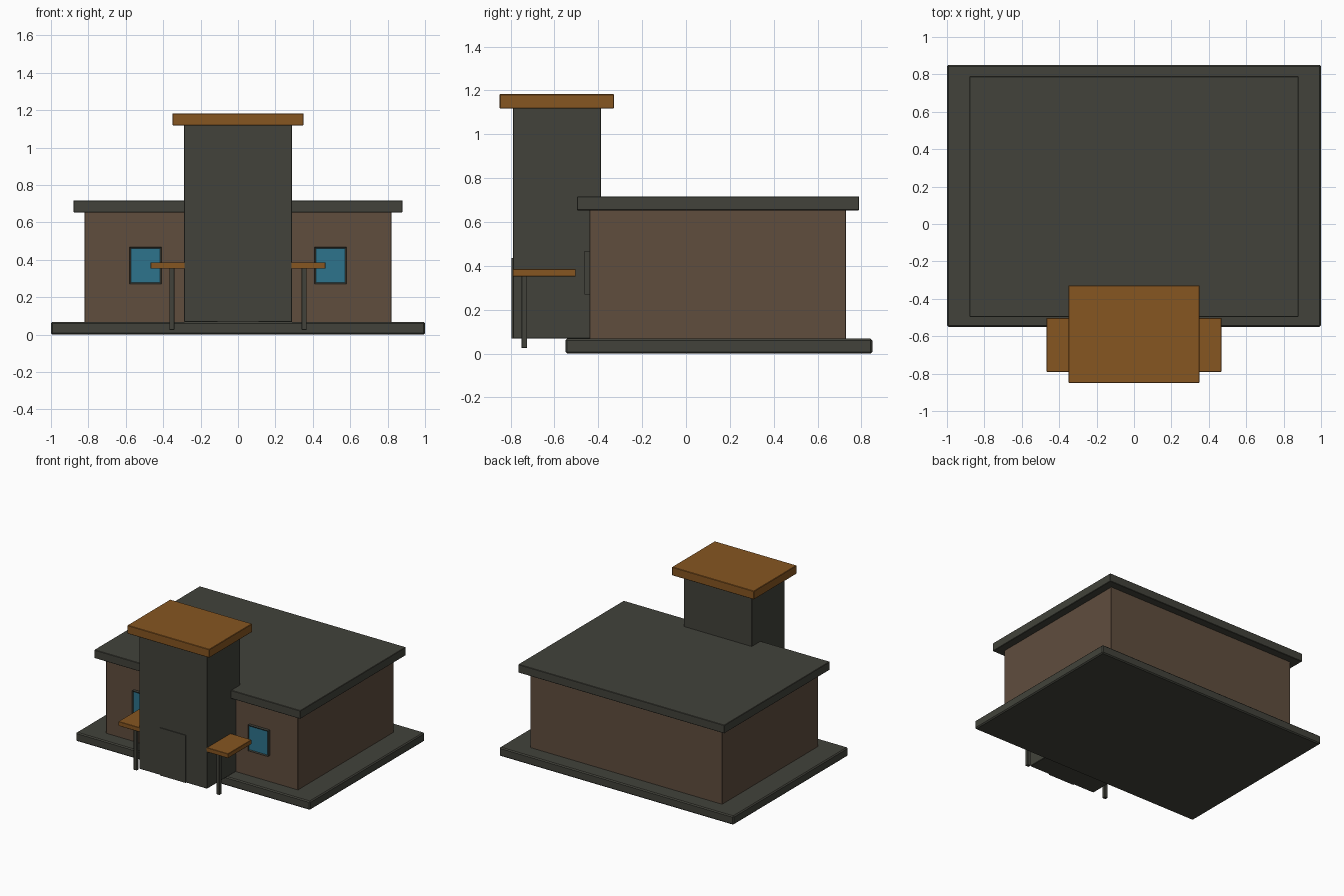
import bpy
import bmesh
from mathutils import Vector

cube = bpy.data.objects.get("Cube")
if cube:
    bpy.data.objects.remove(cube, do_unlink=True)


def material(name, rgb):
    mat = bpy.data.materials.new(name)
    mat.use_nodes = True
    color = (*rgb, 1)
    mat.diffuse_color = color
    mat.node_tree.nodes["Principled BSDF"].inputs["Base Color"].default_value = color
    return mat


SLATE = material("slate grey", (0.054, 0.055, 0.043))
BROWN = material("wall brown", (0.115, 0.075, 0.048))
WOOD = material("orange wood", (0.24, 0.092, 0.015))
GLASS = material("window blue", (0.027, 0.172, 0.262))


def new_object(name, bm, mats):
    mesh = bpy.data.meshes.new(name)
    bm.to_mesh(mesh)
    bm.free()
    for mat in mats:
        mesh.materials.append(mat)
    obj = bpy.data.objects.new(name, mesh)
    bpy.context.collection.objects.link(obj)
    return obj


def box_mesh(xs, ys, zs):
    bm = bmesh.new()
    bmesh.ops.create_cube(bm, size=1)
    spans = (sorted(xs), sorted(ys), sorted(zs))
    for v in bm.verts:
        v.co = Vector([lo + (c + 0.5) * (hi - lo) for c, (lo, hi) in zip(v.co, spans)])
    return bm


def box(name, xs, ys, zs, mat, bevel=0.003):
    obj = new_object(name, box_mesh(xs, ys, zs), [mat])
    if bevel:
        mod = obj.modifiers.new("edge", "BEVEL")
        mod.width = bevel
        mod.segments = 1
    return obj


def window(name, xs):
    """Chamfered frame with the pane set into its front face."""
    bm = box_mesh(xs, (-0.463, -0.43), (0.27, 0.468))
    front = min(bm.faces, key=lambda f: f.calc_center_median().y)
    bmesh.ops.inset_region(bm, faces=[front], thickness=0.011, depth=0)
    bmesh.ops.translate(bm, verts=front.verts, vec=(0, 0.006, 0))
    front.material_index = 1
    return new_object(name, bm, [SLATE, GLASS])


# Main building
box("base_slab", (-1, 1), (-0.55, 0.85), (0, 0.068), SLATE, 0.008)
box("house_walls", (-0.82, 0.82), (-0.44, 0.73), (0.06, 0.66), BROWN)
box("flat_roof", (-0.88, 0.88), (-0.497, 0.79), (0.653, 0.717), SLATE)

# Entrance tower
box("entrance_tower", (-0.29, 0.29), (-0.79, -0.388), (0.068, 1.12), SLATE)
box("tower_cap", (-0.35, 0.35), (-0.85, -0.328), (1.118, 1.183), WOOD)
box("front_door", (-0.11, 0.11), (-0.796, -0.78), (0.068, 0.435), SLATE, 0)

# Paired awnings, posts and windows
for side, s in (("left", 1), ("right", -1)):
    box(side + "_awning", (s * 0.284, s * 0.468), (-0.79, -0.503), (0.352, 0.386), WOOD, 0.002)
    box(side + "_awning_post", (s * 0.34, s * 0.367), (-0.75, -0.724), (0.025, 0.355), SLATE, 0.002)
    window(side + "_window", (s * 0.408, s * 0.581))
